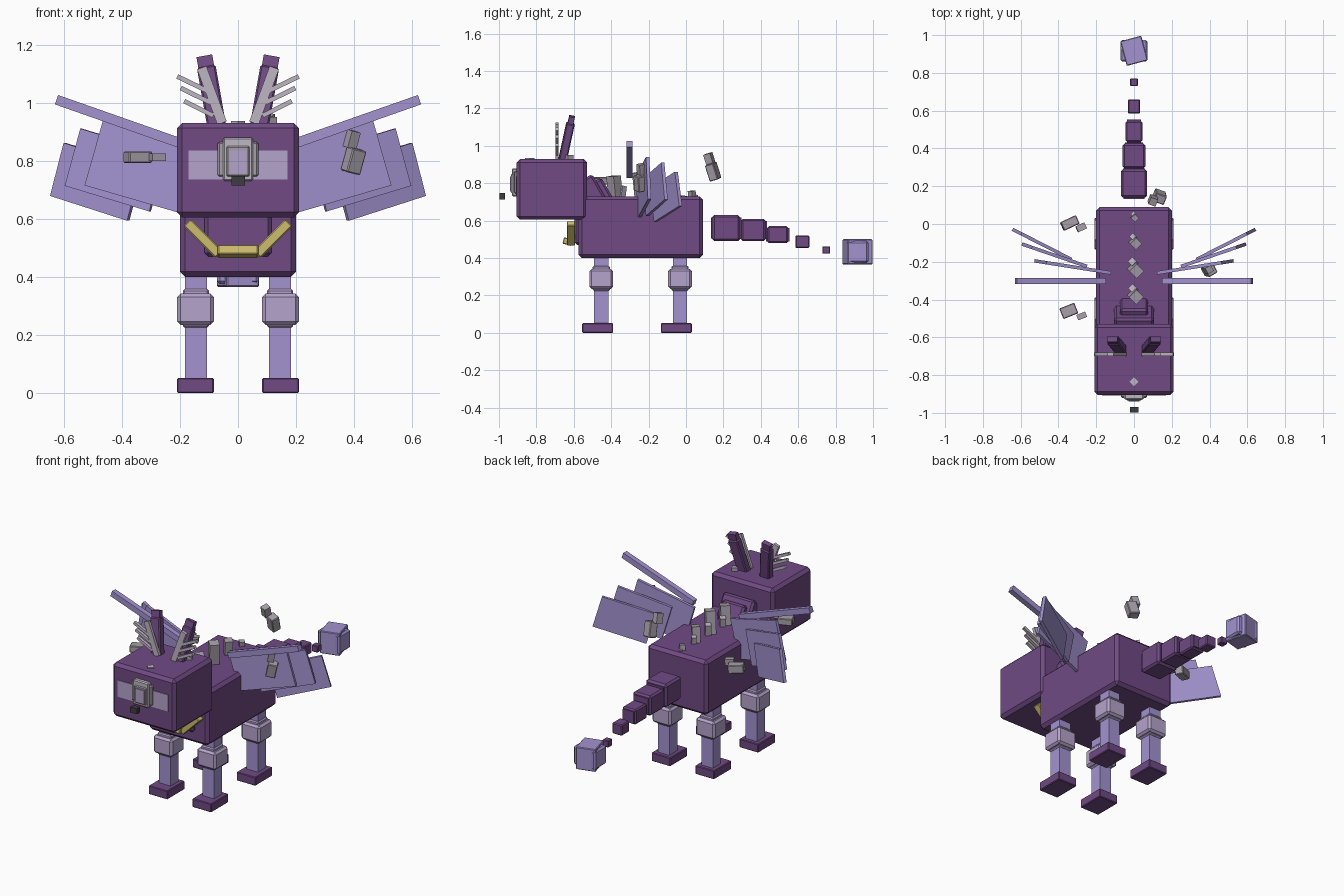
import bpy, bmesh
from math import radians, atan2, hypot
from mathutils import Matrix, Vector, Euler

cube = bpy.data.objects.get("Cube")
if cube:
    bpy.data.objects.remove(cube, do_unlink=True)


def material(name, rgb):
    lin = [(c / 255 / 12.92 if c < 11 else ((c / 255 + 0.055) / 1.055) ** 2.4) for c in rgb]
    m = bpy.data.materials.new(name)
    m.use_nodes = True
    m.diffuse_color = (*lin, 1)
    m.node_tree.nodes["Principled BSDF"].inputs["Base Color"].default_value = (*lin, 1)
    return m


PURPLE = material("deep_purple", (112, 74, 132))
LAVENDER = material("lavender", (163, 147, 208))
LILAC = material("pale_lilac", (181, 163, 203))
GREY = material("crystal_grey", (168, 160, 170))
PALE = material("pale_grey", (190, 182, 194))
GOLD = material("gold", (204, 188, 110))
BLACK = material("charcoal", (62, 60, 64))

MIRROR = Matrix.Scale(-1, 4, Vector((1, 0, 0)))


def box(name, mat, size, loc, rot=(0, 0, 0), bevel=0.0, offset=(0, 0, 0), mirror=False):
    """Bevelled box; offset shifts it in its own axes before rotation (degrees)."""
    place = (Matrix.Translation(loc) @ Euler([radians(a) for a in rot]).to_matrix().to_4x4()
             @ Matrix.Translation(offset) @ Matrix.Diagonal((*size, 1)))
    for side, flip in (("left", Matrix()), ("right", MIRROR)):
        if side == "right" and not mirror:
            break
        bm = bmesh.new()
        bmesh.ops.create_cube(bm, size=1, matrix=flip @ place)
        if bevel:
            bmesh.ops.bevel(bm, geom=bm.edges[:], offset=bevel, segments=1, affect='EDGES')
        bmesh.ops.recalc_face_normals(bm, faces=bm.faces[:])
        full = f"{name}_{side}" if mirror else name
        mesh = bpy.data.meshes.new(full)
        bm.to_mesh(mesh)
        bm.free()
        mesh.materials.append(mat)
        bpy.context.collection.objects.link(bpy.data.objects.new(full, mesh))


def span(name, mat, x, y, z, bevel=0.0, mirror=False):
    """Upright box given by its limits on each axis."""
    box(name, mat, [b - a for a, b in (x, y, z)], [(a + b) / 2 for a, b in (x, y, z)],
        bevel=bevel, mirror=mirror)


def bar(name, mat, start, end, y, width, depth):
    """Mirrored flat bar between two points of an upright x-z plane."""
    dx, dz = end[0] - start[0], end[1] - start[1]
    box(name, mat, (hypot(dx, dz), depth, width),
        ((start[0] + end[0]) / 2, y, (start[1] + end[1]) / 2),
        (0, -atan2(dz, dx) * 57.2958, 0), mirror=True)


# Body, neck and head
span("body", PURPLE, (-.2, .2), (-.575, .09), (.4, .73), .018)
span("chest", PURPLE, (-.115, .115), (-.595, -.5), (.47, .65), .012)
box("lower_neck", PURPLE, (.21, .11, .2), (0, -.5, .735), (30, 0, 0), .012)
box("upper_neck", PURPLE, (.15, .09, .17), (0, -.45, .735), (30, 0, 0), .012)
span("head", PURPLE, (-.21, .21), (-.905, -.53), (.605, .93), .018)

# Face
span("face_band", LILAC, (-.17, .17), (-.909, -.9), (.735, .835))
span("eye_frame_wide", GREY, (-.07, .07), (-.92, -.9), (.745, .865), .006)
span("eye_frame_tall", PALE, (-.052, .052), (-.93, -.9), (.73, .88), .006)
span("eye_rim", GREY, (-.04, .04), (-.935, -.9), (.745, .85), .005)
span("eye", LILAC, (-.03, .03), (-.94, -.9), (.755, .835))
span("pupil", BLACK, (-.022, .024), (-.998, -.968), (.714, .747))

# Horns with pale branching fronts
HORN = (-12, 10, 0)
box("horn", PURPLE, (.065, .045, .24), (.07, -.665, .9), HORN, .006, (0, 0, .11), True)
box("horn_tip", PURPLE, (.055, .03, .07), (.07, -.665, .9), HORN, 0, (0, 0, .233), True)
bar("antler_stem", PALE, (.055, .93), (.125, 1.12), -.69, .034, .018)
for i, z in enumerate((1.0, 1.045, 1.085)):
    bar(f"antler_branch_{i}", PALE, (.085 + .01 * i, z - .045), (.185 + .012 * i, z + .005),
        -.69, .016, .018)

# Collar
box("collar_middle", GOLD, (.14, .05, .035), (0, -.632, .488), (-15, 0, 0), .004)
box("collar_arm", GOLD, (.155, .045, .035), (.12, -.615, .532), (0, -45, 0), .004, mirror=True)

# Legs
for end, y in (("front", -.453), ("rear", -.032)):
    span(f"{end}_leg", LAVENDER, (.107, .183), (y - .038, y + .038), (.03, .42), mirror=True)
    span(f"{end}_knee", LILAC, (.083, .21), (y - .063, y + .063), (.235, .342), .012, True)
    span(f"{end}_knee_ring", LILAC, (.1, .19), (y - .046, y + .046), (.225, .358), .006, True)
    span(f"{end}_foot", PURPLE, (.083, .21), (y - .102, y + .063), (0, .052), .004, True)

# Tail of shrinking blocks and its tip
for i, (y, length, z, half) in enumerate(((.215, .15, .56, .07), (.36, .13, .55, .06),
                                          (.49, .11, .525, .045), (.622, .075, .487, .033),
                                          (.75, .04, .443, .02))):
    box(f"tail_block_{i}", PURPLE, (2 * half, length, 2 * half), (0, y, z), bevel=half * .17)
    if i < 3:
        box(f"tail_core_{i}", PURPLE, (1.6 * half, length + .015, 1.6 * half), (0, y, z))
box("tail_tip", LAVENDER, (.145, .115, .115), (0, .917, .433), bevel=.01)
box("tail_tip_turned", LAVENDER, (.115, .135, .135), (0, .917, .433), (0, 0, 15), .004)

# Wings: a spar and three fanned plates on each side
bar("wing_spar", LAVENDER, (.155, .845), (.625, 1.01), -.302, .034, .032)
for i, (loc, chord, length, yaw) in enumerate((((.62, -.04, .77), .19, .31, 27),
                                               ((.567, -.115, .812), .205, .32, 19),
                                               ((.495, -.2, .828), .235, .36, 9))):
    box(f"wing_plate_{i}", LAVENDER, (length, .018, chord), loc, (0, -16, yaw),
        offset=(-length / 2, 0, 0), mirror=True)

# Crystals along the spine
for i, (y, w, h) in enumerate(((-.375, .055, .11), (-.235, .055, .13),
                               (-.095, .045, .09), (.035, .03, .03))):
    box(f"spine_crystal_{i}", GREY, (w, w, h + .04), (0, y, .71), (8, 0, 45), offset=(0, 0, h / 2))
    box(f"spine_shard_{i}", PALE, (w * .6, w * .6, h * .6), (0, y + w * .5, .72), (-10, 0, 45),
        offset=(0, 0, h * .3))
box("brow_crystal", PALE, (.035, .035, .02), (0, -.835, .926), (0, 0, 45))
box("crown_crystal", GREY, (.035, .035, .03), (.11, -.625, .935), (0, 0, 30))

# Floating crystals: a large block with a smaller one at its end
for name, big, big_size, small, small_size, rot in (
        ("rear_left", (.135, .145, .862), (.06, .05, .09), (.1, .125, .93), (.04, .04, .06), (15, 10, -20)),
        ("rear_right", (-.34, .005, .7), (.09, .05, .05), (-.28, -.018, .715), (.05, .035, .035), (0, 5, 25)),
        ("front_right", (-.345, -.46, .812), (.085, .06, .04), (-.277, -.487, .812), (.05, .03, .025), (0, 0, 22)),
        ("front_left", (.398, -.245, .8), (.055, .05, .085), (.392, -.24, .873), (.035, .035, .06), (10, 12, 30))):
    box(f"floating_crystal_{name}", GREY, big_size, big, rot, .004)
    box(f"floating_shard_{name}", GREY, small_size, small, rot)
